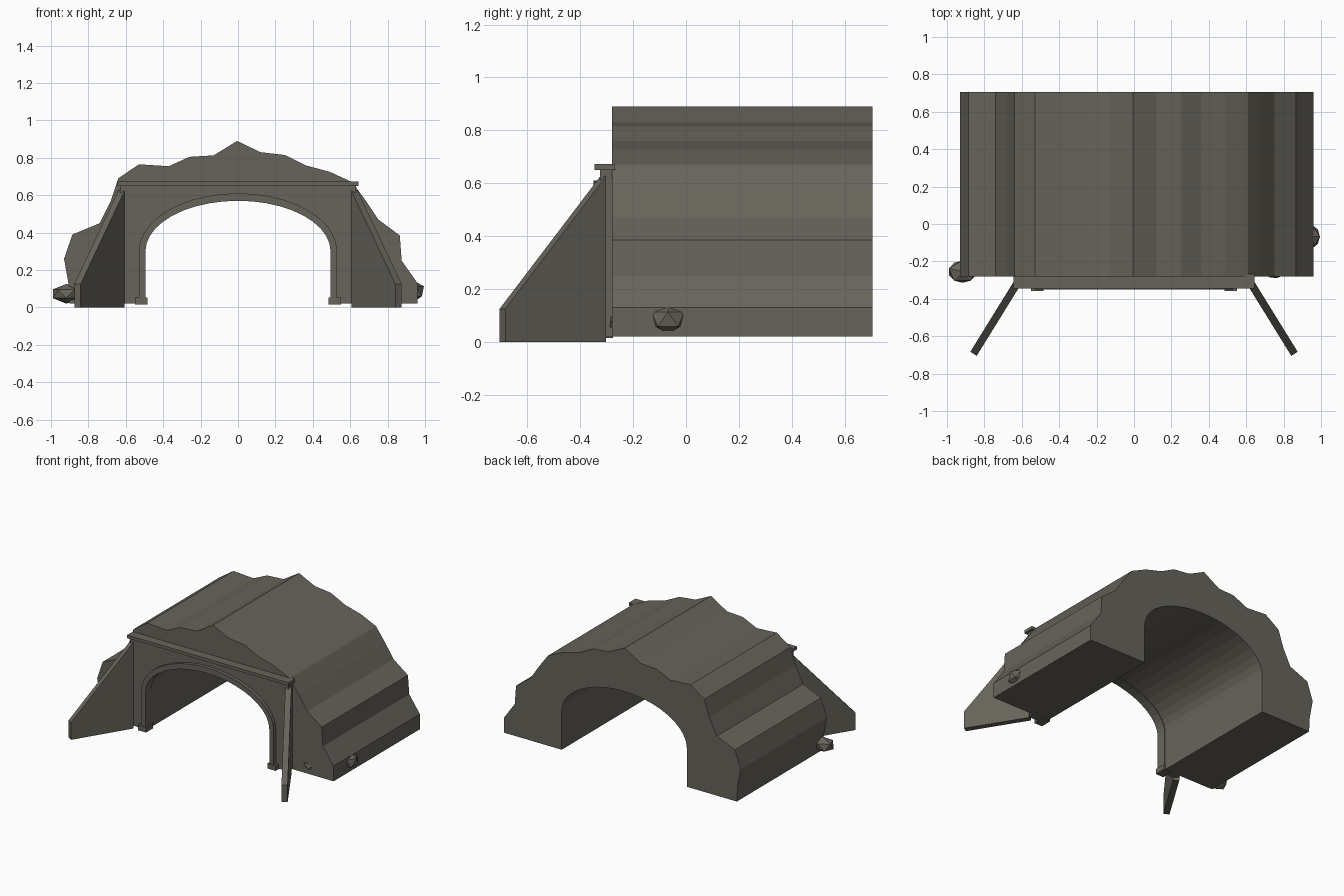
import bpy, bmesh, math
from mathutils import Vector, Matrix

cube = bpy.data.objects.get("Cube")
if cube:
    bpy.data.objects.remove(cube, do_unlink=True)

stone = bpy.data.materials.new("weathered_stone")
stone.use_nodes = True
colour = (0.135, 0.127, 0.104, 1)
stone.diffuse_color = colour
stone.node_tree.nodes["Principled BSDF"].inputs["Base Color"].default_value = colour

FLOOR = 0.02


def finish(name, bm):
    bmesh.ops.recalc_face_normals(bm, faces=bm.faces[:])
    mesh = bpy.data.meshes.new(name)
    bm.to_mesh(mesh)
    bm.free()
    mesh.materials.append(stone)
    obj = bpy.data.objects.new(name, mesh)
    bpy.context.collection.objects.link(obj)
    return obj


def extrude(name, points, offset):
    """Solid made by sweeping a closed outline along an offset."""
    bm = bmesh.new()
    face = bm.faces.new([bm.verts.new(p) for p in points])
    res = bmesh.ops.extrude_face_region(bm, geom=[face], use_keep_orig=True)
    moved = [v for v in res["geom"] if isinstance(v, bmesh.types.BMVert)]
    bmesh.ops.translate(bm, vec=Vector(offset), verts=moved)
    return finish(name, bm)


def slab(name, outline, y0, y1):
    return extrude(name, [(x, y0, z) for x, z in outline], (0, y1 - y0, 0))


def box(name, x0, x1, y0, y1, z0, z1):
    return slab(name, [(x0, z0), (x1, z0), (x1, z1), (x0, z1)], y0, y1)


def arch(half, rise, spring=0.3, steps=20):
    """Arch outline from the right foot over the crown to the left foot."""
    curve = [(half * math.cos(math.pi * i / steps),
              spring + rise * math.sin(math.pi * i / steps)) for i in range(steps + 1)]
    return [(half, FLOOR)] + curve + [(-half, FLOOR)]


# Rocky hill with the tunnel bored through it
hill = [(-0.9, FLOOR), (-0.905, 0.12), (-0.93, 0.26), (-0.885, 0.39), (-0.74, 0.45),
        (-0.68, 0.57), (-0.64, 0.69), (-0.53, 0.765), (-0.37, 0.755), (-0.26, 0.805),
        (-0.13, 0.813), (-0.005, 0.89), (0.12, 0.83), (0.25, 0.815), (0.36, 0.76),
        (0.49, 0.725), (0.61, 0.67), (0.68, 0.575), (0.75, 0.47), (0.865, 0.385),
        (0.875, 0.25), (0.96, 0.13), (0.96, FLOOR)]
slab("tunnel_hill", hill + arch(0.5, 0.275), -0.28, 0.705)

# Portal wall, its coping and the raised arch ring
wall = [(-0.63, FLOOR), (-0.63, 0.65), (0.63, 0.65), (0.63, FLOOR)]
slab("portal_wall", wall + arch(0.51, 0.28), -0.325, -0.28)
box("portal_coping", -0.645, 0.645, -0.345, -0.268, 0.65, 0.672)
slab("arch_ring", arch(0.53, 0.31)[::-1] + arch(0.495, 0.27), -0.35, -0.279)

for side, label in ((1, "left"), (-1, "right")):
    # Foot block under each end of the ring
    xs = sorted((side * 0.485, side * 0.55))
    box(label + "_ring_foot", *xs, -0.357, -0.275, 0.015, 0.052)

    # Splayed wing wall with a sloping top
    near, far = (side * 0.64, -0.303), (side * 0.875, -0.683)
    profile = [(*near, 0), (*far, 0), (*far, 0.125), (*near, 0.625)]
    extrude(label + "_wing_wall", profile, (side * -0.034, -0.022, 0))


# Loose boulders at the foot of the hill
def boulder(name, centre, size, turn):
    bm = bmesh.new()
    bmesh.ops.create_icosphere(bm, subdivisions=1, radius=1)
    matrix = (Matrix.Translation(centre) @ Matrix.Diagonal((*size, 1))
              @ Matrix.Rotation(turn, 4, "Z"))
    bmesh.ops.transform(bm, matrix=matrix, verts=bm.verts)
    finish(name, bm)


boulder("right_boulder", (-0.917, -0.255, 0.073), (0.085, 0.066, 0.053), 0.3)
boulder("left_boulder", (0.935, -0.068, 0.086), (0.066, 0.073, 0.06), 0.0)
boulder("front_boulder", (0.752, -0.245, 0.075), (0.07, 0.05, 0.04), 0.5)
